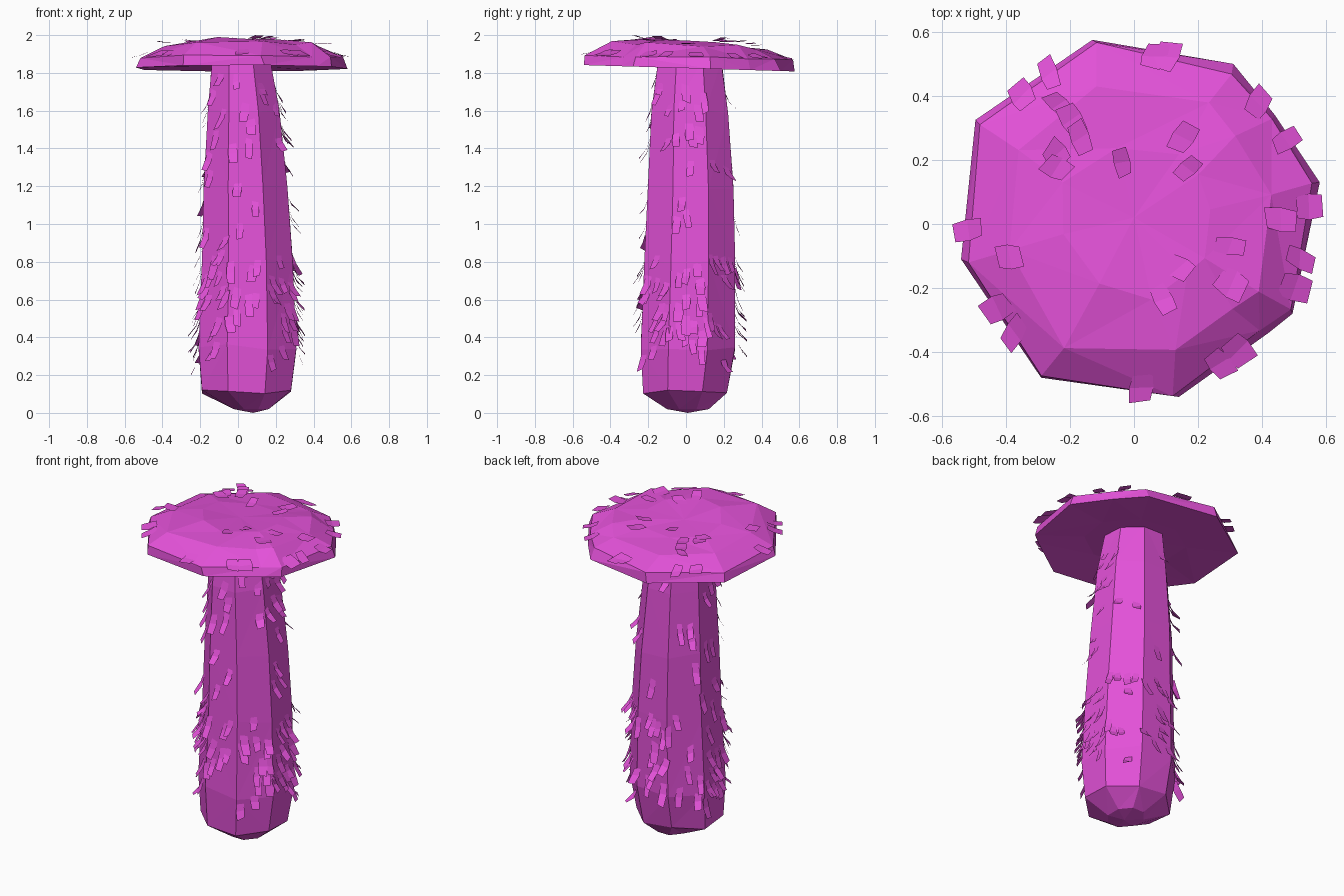
import bpy, bmesh, math, random
from mathutils import Vector

cube = bpy.data.objects.get("Cube")
if cube:
    bpy.data.objects.remove(cube, do_unlink=True)
rng = random.Random(7)

magenta = bpy.data.materials.new("magenta")
magenta.use_nodes = True
magenta.diffuse_color = (0.77, 0.083, 0.69, 1)
magenta.node_tree.nodes["Principled BSDF"].inputs["Base Color"].default_value = magenta.diffuse_color


def add_object(name, bm):
    mesh = bpy.data.meshes.new(name)
    bm.to_mesh(mesh)
    bm.free()
    mesh.materials.append(magenta)
    obj = bpy.data.objects.new(name, mesh)
    bpy.context.collection.objects.link(obj)
    return obj


def loft(name, rings, start, end):
    """Skin a stack of equal-length rings and close both ends with a point."""
    bm = bmesh.new()
    loops = [[bm.verts.new(p) for p in ring] for ring in rings]
    count = len(loops[0])
    for a, b in zip(loops, loops[1:]):
        for i in range(count):
            j = (i + 1) % count
            bm.faces.new((a[i], a[j], b[j], b[i]))
    for loop, tip in ((loops[0], start), (loops[-1], end)):
        point = bm.verts.new(tip)
        for i in range(count):
            bm.faces.new((loop[i], loop[(i + 1) % count], point))
    bmesh.ops.recalc_face_normals(bm, faces=bm.faces)
    bmesh.ops.triangulate(bm, faces=[f for f in bm.faces if len(f.verts) > 3])
    return add_object(name, bm)


# Stem: eight-sided rings given as z, centre x, centre y, radius x, radius y
stem_rows = [
    (0.02, 0.07, 0.01, 0.10, 0.12), (0.12, 0.045, -0.005, 0.255, 0.24),
    (0.35, 0.05, 0.01, 0.28, 0.27), (0.8, 0.05, 0.02, 0.26, 0.26),
    (1.2, 0.04, 0.025, 0.24, 0.245), (1.6, 0.03, 0.02, 0.205, 0.22),
    (1.87, 0.015, 0.02, 0.165, 0.18),
]


def stem_point(row, angle):
    z, cx, cy, rx, ry = row
    return Vector((cx + rx * math.cos(angle), cy + ry * math.sin(angle), z))


stem_rings = []
for row in stem_rows:
    ring = [stem_point(row, math.tau * (i + 0.5) / 8) for i in range(8)]
    for p in ring:
        p.z += rng.uniform(-0.02, 0.02) if row[0] > 0.05 else 0
    stem_rings.append(ring)
loft("stem", stem_rings, (0.08, 0.01, 0), (0.015, 0.02, 1.88))

# Cap: irregular outline, lofted through scaled copies
outline = [(0.58, 0.13), (0.44, 0.34), (0.31, 0.5), (-0.13, 0.575), (-0.495, 0.325),
           (-0.54, -0.11), (-0.29, -0.48), (0.14, -0.54), (0.42, -0.34), (0.495, -0.28)]
cap_rows = [(0.5, 1.845, 0), (1.0, 1.825, 0), (0.965, 1.882, 0.008),
            (0.76, 1.947, 0.012), (0.42, 1.968, 0.008)]
cap_rings = []
for scale, z, jitter in cap_rows:
    cap_rings.append([Vector((x * scale + rng.uniform(-jitter, jitter) * 2,
                              y * scale + rng.uniform(-jitter, jitter) * 2,
                              z - 0.03 * y + rng.uniform(-jitter, jitter)))
                      for x, y in outline])
loft("cap", cap_rings, (0.02, 0.02, 1.845), (0, 0.02, 1.958))


def add_scale(bm, base, down, side, out, width, length, lift):
    """One bent flake, rooted on the surface and lifting away at its tip."""
    rows = []
    for t, grow in ((0, 0.8), (0.5, 1), (1, 0.85)):
        mid = base + down * length * t + out * lift * t * t
        half = side * width * grow / 2
        skew = down * rng.uniform(-0.006, 0.006)
        rows.append([bm.verts.new(mid - half + skew), bm.verts.new(mid + half - skew)])
    for a, b in zip(rows, rows[1:]):
        bm.faces.new((a[0], b[0], b[1], a[1]))


# Stem scales: hanging flakes, sparser at the back
bm = bmesh.new()
placed = 0
while placed < 150:
    z = rng.choice((rng.uniform(0.28, 0.85), rng.uniform(0.35, 1.8)))
    angle = rng.uniform(0, math.tau)
    if math.sin(angle) > 0.3 and rng.random() < 0.5:
        continue
    k = max(i for i in range(len(stem_rows) - 1) if stem_rows[i][0] <= z)
    low, high = stem_rows[k], stem_rows[k + 1]
    t = (z - low[0]) / (high[0] - low[0])
    row = [a + (b - a) * t for a, b in zip(low, high)]
    # Follow the flat sides of the eight-sided stem
    facet = math.floor(angle / (math.tau / 8) + 0.5) * math.tau / 8
    flat = math.cos(math.pi / 8) / math.cos(angle - facet)
    row[3] *= flat
    row[4] *= flat
    out = Vector((math.cos(facet), math.sin(facet), 0))
    side = Vector((-out.y, out.x, rng.uniform(-0.2, 0.2)))
    down = (Vector((0, 0, -1)) + side * rng.uniform(-0.2, 0.2) + out * 0.15).normalized()
    add_scale(bm, stem_point(row, angle), down, side, out,
              rng.uniform(0.035, 0.055), rng.uniform(0.065, 0.12), rng.uniform(0.015, 0.05))
    placed += 1
add_object("stem_scales", bm)


def cap_frame(angle, reach):
    """Point on the top of the cap at a fraction of the outline's radius."""
    ray = Vector((math.cos(angle), math.sin(angle)))
    radius = 0.5
    for i, a in enumerate(outline):
        a, b = Vector(a), Vector(outline[(i + 1) % len(outline)])
        edge = b - a
        det = ray.x * edge.y - ray.y * edge.x
        r = (a.x * edge.y - a.y * edge.x) / det
        s = (a.x * ray.y - a.y * ray.x) / det
        if r > 0 and 0 <= s <= 1:
            radius = r
    x, y = ray * radius * reach
    profile = [(0, 1.958), (0.42, 1.968), (0.76, 1.947), (0.965, 1.882), (1.0, 1.825)]
    for (r0, z0), (r1, z1) in zip(profile, profile[1:]):
        if r0 <= reach <= r1:
            z = z0 + (z1 - z0) * (reach - r0) / (r1 - r0)
            slope = (z1 - z0) / (r1 - r0) / radius
    return Vector((x, y, z - 0.03 * y + 0.008)), Vector((ray.x, ray.y, slope)).normalized()


# Cap scales: flat flakes on top and a fringe over the rim
bm = bmesh.new()
fringe = [0.1, 0.5, 0.75, 1.4, 1.47, 2.1, 2.3, 3.16, 3.7, 3.85, 4.77, 5.25, 5.4, 5.9, 6.1]
flakes = [(a, 0.9, 0.02) for a in fringe]
flakes += [(rng.uniform(0, math.tau), rng.uniform(0.25, 0.8), 0.014) for _ in range(14)]
for angle, reach, lift in flakes:
    base, down = cap_frame(angle, reach)
    side = Vector((-math.sin(angle), math.cos(angle), rng.uniform(-0.1, 0.1)))
    out = side.cross(down).normalized()
    if out.z < 0:
        out = -out
    down = (down + side * rng.uniform(-0.3, 0.3)).normalized()
    add_scale(bm, base, down, side, out, rng.uniform(0.05, 0.09),
              rng.uniform(0.075, 0.1), lift)
add_object("cap_scales", bm)
